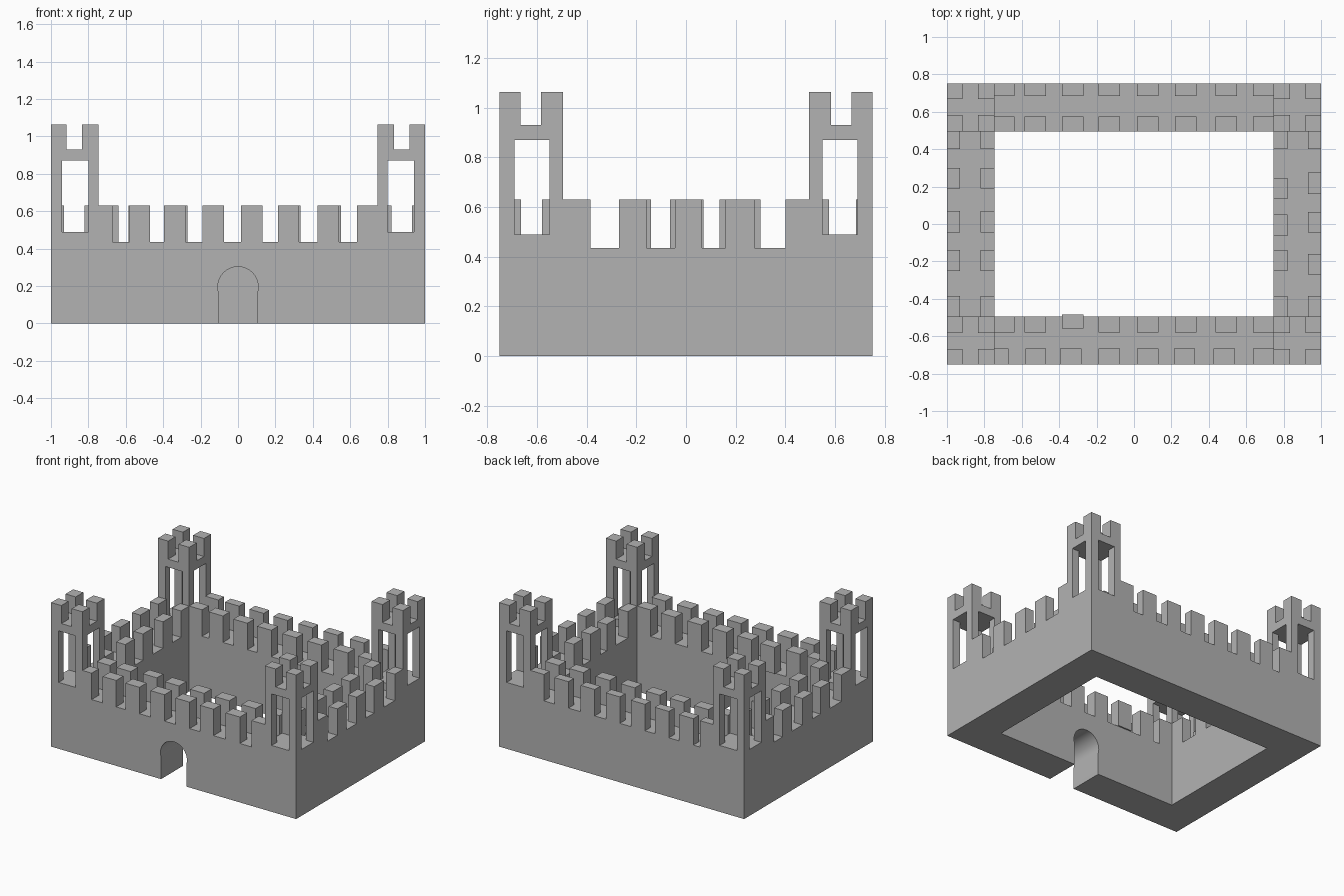
import bpy
import bmesh
import math
from mathutils import Vector

if "Cube" in bpy.data.objects:
    bpy.data.objects.remove(bpy.data.objects["Cube"], do_unlink=True)

stone = bpy.data.materials.new("grey stone")
stone.use_nodes = True
GREY = (0.45, 0.45, 0.45, 1)
stone.diffuse_color = GREY
stone.node_tree.nodes["Principled BSDF"].inputs["Base Color"].default_value = GREY

X, Y = 1.0, 0.75            # outer half sizes
IX, IY = 0.745, 0.495       # courtyard half sizes
WALL, BATTLE = 0.435, 0.63  # wall walk and battlement tops


def finish(name, bm):
    bmesh.ops.recalc_face_normals(bm, faces=bm.faces)
    mesh = bpy.data.meshes.new(name)
    bm.to_mesh(mesh)
    bm.free()
    mesh.materials.append(stone)
    obj = bpy.data.objects.new(name, mesh)
    bpy.context.scene.collection.objects.link(obj)
    return obj


def boxes(name, spans):
    """One object from boxes given as (x range, y range, z range)."""
    bm = bmesh.new()
    for ranges in spans:
        lo = Vector([min(r) for r in ranges])
        hi = Vector([max(r) for r in ranges])
        verts = bmesh.ops.create_cube(bm, size=1)["verts"]
        for v in verts:
            v.co = (lo + hi) / 2 + v.co * (hi - lo)
    return finish(name, bm)


# Front wall: outline with a horseshoe gateway, extruded through the wall
radius, centre, jamb = 0.108, 0.195, 0.103
start = -math.acos(jamb / radius)
steps = 24
outline = [(jamb, 0), (X, 0), (X, WALL), (-X, WALL), (-X, 0), (-jamb, 0)]
for i in range(steps + 1):
    a = math.pi - start - (math.pi - 2 * start) * i / steps
    outline.append((radius * math.cos(a), centre + radius * math.sin(a)))
bm = bmesh.new()
face = bm.faces.new([bm.verts.new((x, -Y, z)) for x, z in outline])
moved = bmesh.ops.extrude_face_region(bm, geom=[face])["geom"]
bmesh.ops.translate(bm, vec=(0, Y - IY, 0),
                    verts=[g for g in moved if isinstance(g, bmesh.types.BMVert)])
front = finish("front_wall", bm)
bpy.context.view_layer.objects.active = front
front.select_set(True)
bpy.ops.object.shade_smooth_by_angle(angle=math.radians(30))
front.select_set(False)

# Other walls
boxes("back_wall", [((-X, X), (IY, Y), (0, WALL))])
for side, s in (("left", 1), ("right", -1)):
    boxes(side + "_wall", [((s * IX, s * X), (-IY, IY), (0, WALL))])

# Battlements along each wall, slightly uneven as hand cut
TOP = (WALL, BATTLE)
front_x = [(-IX, -0.67), (-0.58, -0.47), (-0.395, -0.28), (-0.19, -0.075),
           (0.015, 0.13), (0.215, 0.325), (0.425, 0.54), (0.635, IX)]
back_x = [(-IX, -0.64), (-0.585, -0.47), (-0.385, -0.27), (-0.19, -0.075),
          (0.015, 0.13), (0.22, 0.335), (0.435, 0.55), (0.635, IX)]
right_y = [(-IY, -0.385), (-0.25, -0.14), (-0.045, 0.07), (0.19, 0.3), (0.4, IY)]
left_outer_y = [(-IY, -0.385), (-0.27, -0.16), (-0.045, 0.065), (0.16, 0.275), (0.4, IY)]
left_inner_y = [(-IY, -0.385), (-0.25, -0.14), (-0.065, 0.05), (0.135, 0.245), (0.4, IY)]


def inner_front(span):
    if -0.4 < span[0] < -0.3:
        return (-0.56, -0.485)   # one stone oversails the courtyard
    return (-0.58, -IY)


boxes("front_outer_battlements", [(r, (-Y, -0.665), TOP) for r in front_x])
boxes("front_inner_battlements", [(r, inner_front(r), TOP) for r in back_x])
boxes("back_outer_battlements", [(r, (0.685, Y), TOP) for r in back_x])
boxes("back_inner_battlements", [(r, (IY, 0.575), TOP) for r in back_x])
boxes("right_outer_battlements", [((-X, -0.93), r, TOP) for r in right_y])
boxes("right_inner_battlements", [((-0.82, -IX), r, TOP) for r in right_y])
boxes("left_outer_battlements", [((0.93, X), r, TOP) for r in left_outer_y])
boxes("left_inner_battlements", [((IX, 0.82), r, TOP) for r in left_inner_y])

# Corner towers: base, four pillars, roof slab and four corner merlons
SILL, LINTEL, DECK, PEAK = 0.49, 0.87, 0.93, 1.063
SIZE = X - IX
PILLARS = ((0, 0.06), (0.2, SIZE))
MERLONS = ((0, 0.083), (0.167, SIZE))


def tower(name, sx, sy):
    def place(u, v, z):
        return ([sx * (X - a) for a in u], [sy * (Y - b) for b in v], z)

    full = (0, SIZE)
    parts = [place(full, full, (WALL, SILL)), place(full, full, (LINTEL, DECK))]
    for i in range(2):
        for j in range(2):
            parts.append(place(PILLARS[i], PILLARS[j], (SILL, LINTEL)))
            parts.append(place(MERLONS[i], MERLONS[j], (DECK, PEAK)))
    boxes(name, parts)


for end, sy in (("front", -1), ("back", 1)):
    for side, sx in (("left", 1), ("right", -1)):
        tower(f"{end}_{side}_tower", sx, sy)
